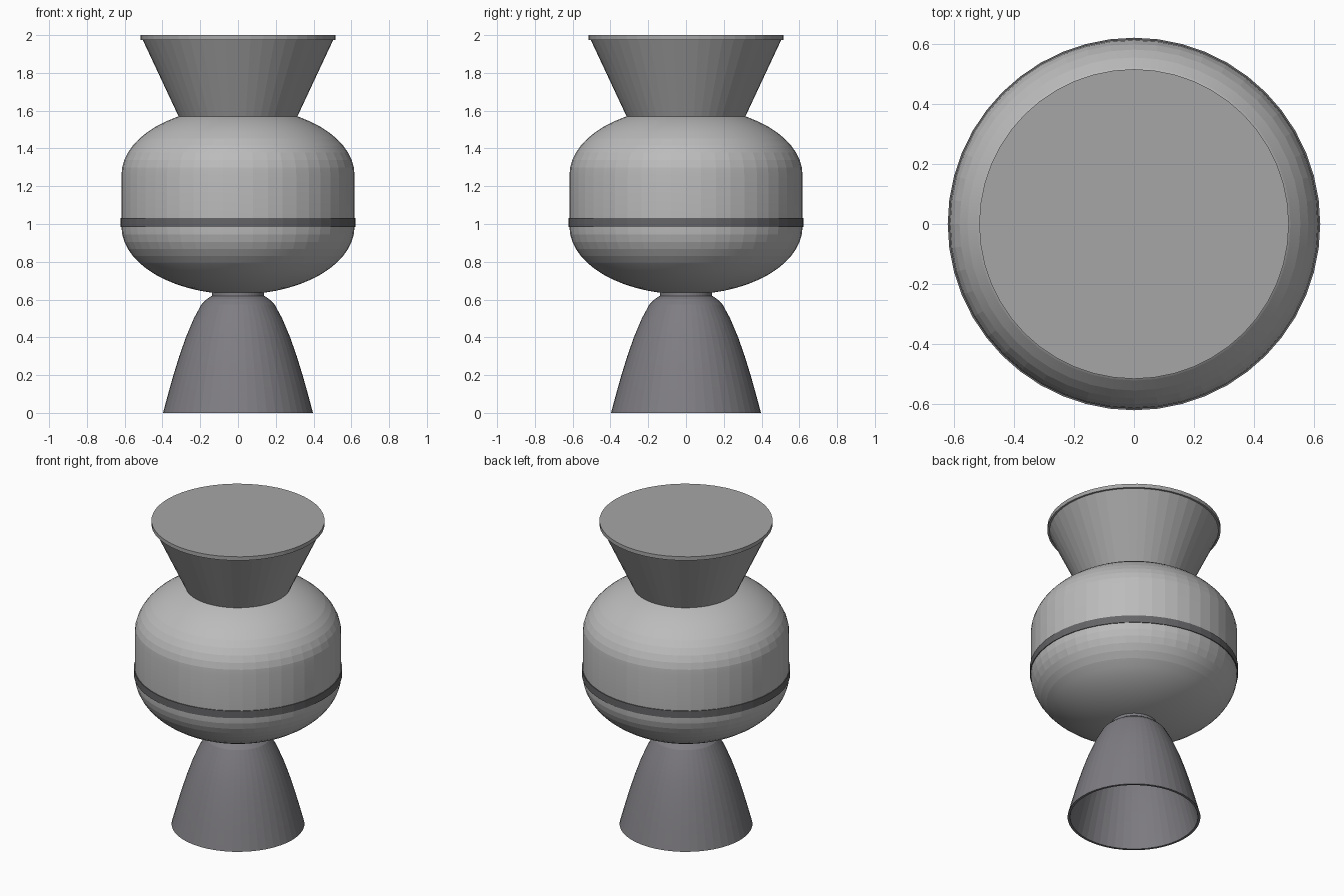
import bpy
import math

cube = bpy.data.objects.get("Cube")
if cube:
    bpy.data.objects.remove(cube, do_unlink=True)

SEGMENTS = 48


def material(name, rgb):
    mat = bpy.data.materials.new(name)
    mat.use_nodes = True
    mat.diffuse_color = (*rgb, 1)
    mat.node_tree.nodes["Principled BSDF"].inputs["Base Color"].default_value = (*rgb, 1)
    return mat


def lathe(name, profile, mat, closed=False):
    """Spin (radius, height) points round z; points on the axis become poles."""
    verts, rings, faces = [], [], []
    for r, z in profile:
        count = 1 if r < 1e-5 else SEGMENTS
        rings.append([len(verts) + i for i in range(count)])
        for i in range(count):
            a = math.tau * i / SEGMENTS
            verts.append((r * math.cos(a), r * math.sin(a), z))
    pairs = list(zip(rings, rings[1:]))
    if closed:
        pairs.append((rings[-1], rings[0]))
    for low, high in pairs:
        for i in range(SEGMENTS):
            j = (i + 1) % SEGMENTS
            quad = [low[i % len(low)], low[j % len(low)],
                    high[j % len(high)], high[i % len(high)]]
            faces.append(list(dict.fromkeys(quad)))
    mesh = bpy.data.meshes.new(name)
    mesh.from_pydata(verts, [], faces)
    mesh.materials.append(mat)
    obj = bpy.data.objects.new(name, mesh)
    bpy.context.collection.objects.link(obj)
    bpy.context.view_layer.objects.active = obj
    bpy.ops.object.select_all(action='DESELECT')
    obj.select_set(True)
    bpy.ops.object.shade_smooth_by_angle(angle=math.radians(6.5))
    return obj


def dome(radius, height, base, start, end, steps=14):
    """Elliptical arc between two angles in degrees."""
    angles = [math.radians(start + (end - start) * i / steps) for i in range(steps + 1)]
    return [(radius * math.cos(a), base + height * math.sin(a)) for a in angles]


light_grey = material("light grey", (0.50, 0.50, 0.50))
mid_grey = material("mid grey", (0.38, 0.38, 0.38))
dark_grey = material("dark nozzle grey", (0.212, 0.205, 0.223))
band_grey = material("dark band grey", (0.13, 0.13, 0.138))

# Tank: shallow dome below, straight wall, dome above
tank = dome(0.617, 0.358, 0.985, -90, 0) + dome(0.617, 0.36, 1.26, 0, 90)
lathe("tank", tank, light_grey)

# Band round the tank's lower seam
lathe("tank_band", [(0.61, 0.985), (0.622, 0.985), (0.622, 1.032), (0.61, 1.032)],
      band_grey, closed=True)

# Flared adapter and its flat cap
lathe("adapter_cone", [(0, 1.56), (0.31, 1.56), (0.505, 1.976), (0, 1.976)], mid_grey)
lathe("adapter_cap", [(0, 1.975), (0.517, 1.975), (0.517, 2.0), (0, 2.0)], mid_grey)

# Hollow engine bell with a thin wall
outer = [(0.397, 0), (0.37, 0.1), (0.342, 0.2), (0.311, 0.3), (0.276, 0.4),
         (0.234, 0.5), (0.193, 0.575), (0.165, 0.602), (0.138, 0.62)]
inner = [(r - 0.015, z - (0.015 if z > 0.5 else 0)) for r, z in reversed(outer)]
lathe("engine_bell", outer + [(0, 0.62), (0, 0.605)] + inner, dark_grey, closed=True)

# Short throat joining the bell to the tank
lathe("engine_throat", [(0, 0.612), (0.138, 0.612), (0.138, 0.645), (0, 0.645)], dark_grey)
